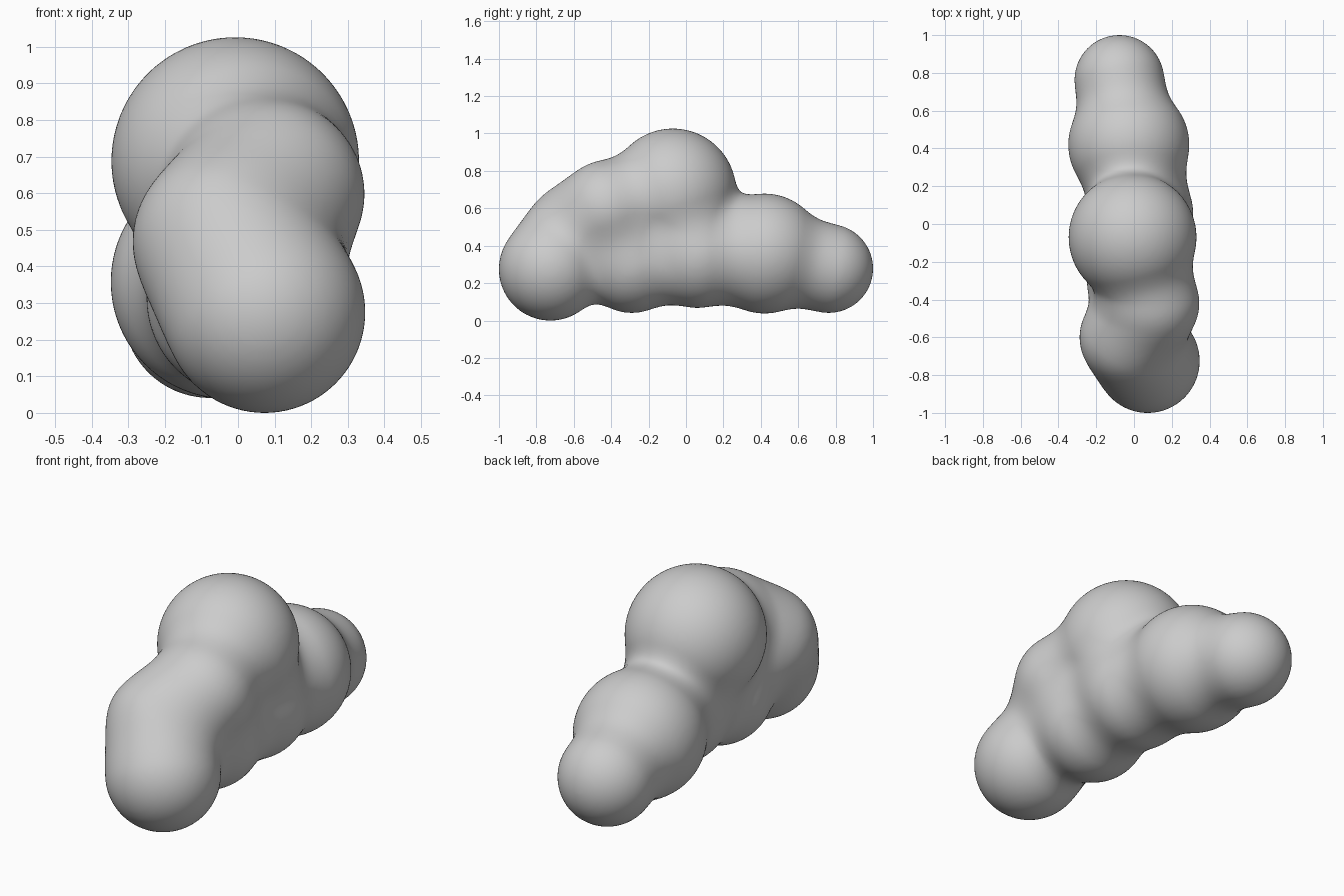
import bpy, bmesh
from mathutils import Vector

if "Cube" in bpy.data.objects:
    bpy.data.objects.remove(bpy.data.objects["Cube"])

# Body masses: centre x, y, z and radius
BALLS = [
    (-0.01, -0.07, 0.69, 0.338),   # top hump
    (0.07, -0.725, 0.277, 0.275),  # front foot
    (-0.03, -0.60, 0.47, 0.26),    # front chest
    (0.085, -0.42, 0.60, 0.258),   # shoulder
    (0.02, -0.29, 0.315, 0.272),   # front belly
    (0.03, 0.06, 0.35, 0.28),      # rear belly
    (-0.03, 0.42, 0.36, 0.32),     # rump
    (-0.08, 0.763, 0.28, 0.237),   # tail end
]
CENTRES = [(Vector(b[:3]), b[3]) for b in BALLS]
BLEND = 0.12


def field(p):
    """Distance to the softly merged masses, with its gradient."""
    dist, grad = None, None
    for c, r in CENTRES:
        v = p - c
        d, g = v.length - r, v.normalized()
        if dist is None:
            dist, grad = d, g
            continue
        h = max(0.0, min(1.0, 0.5 + 0.5 * (dist - d) / BLEND))
        dist = dist * (1 - h) + d * h - BLEND * h * (1 - h)
        grad = grad * (1 - h) + g * h
    return dist, grad


# Overlapping spheres fused into a single skin
bm = bmesh.new()
for c, r in CENTRES:
    start = len(bm.verts)
    new = bmesh.ops.create_icosphere(bm, subdivisions=4, radius=r)["verts"]
    bmesh.ops.translate(bm, verts=new, vec=c)
mesh = bpy.data.meshes.new("blob_body")
bm.to_mesh(mesh)
bm.free()
body = bpy.data.objects.new("blob_body", mesh)
bpy.context.collection.objects.link(body)
bpy.context.view_layer.objects.active = body
body.select_set(True)
remesh = body.modifiers.new("fuse", "REMESH")
remesh.mode = "VOXEL"
remesh.voxel_size = 0.02
bpy.ops.object.modifier_apply(modifier="fuse")

# Relax the skin and pull it onto the softly blended surface
bm = bmesh.new()
bm.from_mesh(body.data)
for _ in range(4):
    bmesh.ops.smooth_vert(bm, verts=bm.verts, factor=0.5,
                          use_axis_x=True, use_axis_y=True, use_axis_z=True)
    for v in bm.verts:
        for _ in range(2):
            d, g = field(v.co)
            v.co -= g * (d / max(g.length_squared, 0.15))

# Rest on the ground and centre
for axis in range(3):
    lo = min(v.co[axis] for v in bm.verts)
    hi = max(v.co[axis] for v in bm.verts)
    shift = lo if axis == 2 else (lo + hi) / 2
    for v in bm.verts:
        v.co[axis] -= shift
bm.to_mesh(body.data)
bm.free()
bpy.ops.object.shade_smooth()
